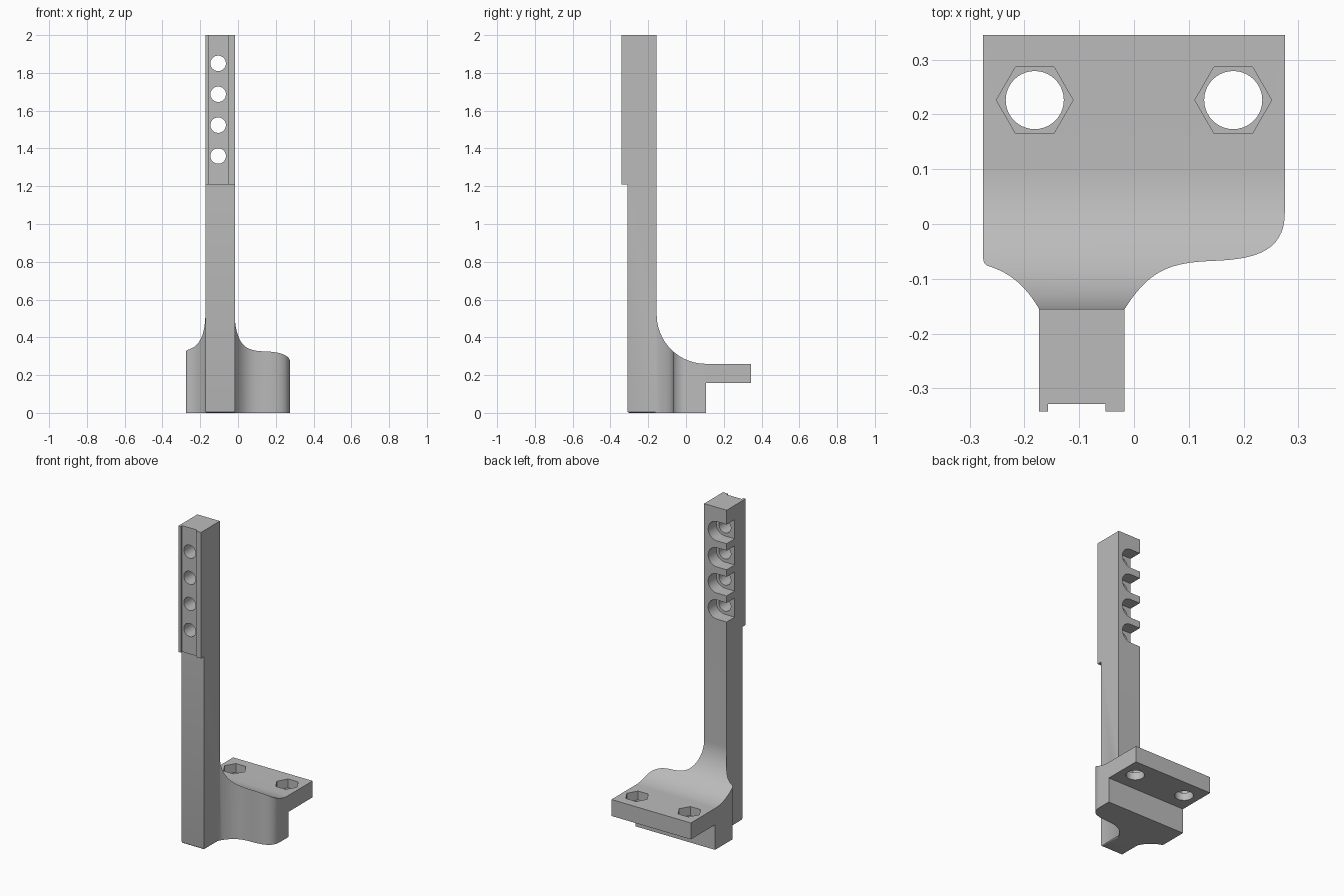
import bpy, bmesh, math
from mathutils import Vector
from mathutils.geometry import interpolate_bezier

if "Cube" in bpy.data.objects:
    bpy.data.objects.remove(bpy.data.objects["Cube"])

grey = bpy.data.materials.new("plain_grey")
grey.use_nodes = True
colour = (0.5, 0.5, 0.5, 1)
grey.diffuse_color = colour
grey.node_tree.nodes["Principled BSDF"].inputs["Base Color"].default_value = colour


def prism(name, points, axis, lo, hi):
    """Extrude a 2D outline along x, y or z between lo and hi."""
    place = {"x": lambda p, d: (d, p[0], p[1]),
             "y": lambda p, d: (p[0], d, p[1]),
             "z": lambda p, d: (p[0], p[1], d)}[axis]
    bm = bmesh.new()
    face = bm.faces.new([bm.verts.new(place(p, lo)) for p in points])
    top = bmesh.ops.extrude_face_region(bm, geom=[face])["geom"]
    shift = Vector(place((0, 0), hi - lo))
    bmesh.ops.translate(bm, vec=shift, verts=[v for v in top if isinstance(v, bmesh.types.BMVert)])
    bmesh.ops.recalc_face_normals(bm, faces=bm.faces)
    mesh = bpy.data.meshes.new(name)
    bm.to_mesh(mesh)
    bm.free()
    mesh.materials.append(grey)
    ob = bpy.data.objects.new(name, mesh)
    bpy.context.collection.objects.link(ob)
    return ob


def combine(target, other, operation):
    """Apply a boolean and discard the second object."""
    mod = target.modifiers.new("boolean", "BOOLEAN")
    mod.operation, mod.solver, mod.object = operation, "EXACT", other
    bpy.context.view_layer.objects.active = target
    bpy.ops.object.modifier_apply(modifier=mod.name)
    bpy.data.objects.remove(other)


def arc(cx, cy, r, start, end, n):
    angles = [math.radians(start + (end - start) * i / n) for i in range(n + 1)]
    return [(cx + r * math.cos(a), cy + r * math.sin(a)) for a in angles]


def circle(cx, cy, r, n=40):
    return arc(cx, cy, r, 0, 360, n)[:-1]


def bezier(a, b, c, d, n=16):
    return [p[:] for p in interpolate_bezier(Vector(a), Vector(b), Vector(c), Vector(d), n)]


LEFT, RIGHT, BACK, FRONT = -0.173, -0.017, -0.155, -0.31
HOLE_X = -0.105

# Upright post with softened lower edges
post = prism("bracket", [(LEFT, FRONT), (RIGHT, FRONT), (RIGHT, BACK), (LEFT, BACK)], "z", 0, 2)
bm = bmesh.new()
bm.from_mesh(post.data)
bottom = [e for e in bm.edges if all(v.co.z < 0.01 for v in e.verts)
          and any(v.co.y < BACK - 0.1 for v in e.verts)]
bmesh.ops.bevel(bm, geom=bottom, offset=0.01, segments=3, profile=0.5, affect="EDGES")
bm.to_mesh(post.data)
bm.free()

# Grooved front strip on the upper post
strip = [(LEFT, -0.342), (-0.157, -0.342), (-0.157, -0.328), (-0.052, -0.328),
         (-0.052, -0.342), (RIGHT, -0.342), (RIGHT, FRONT), (LEFT, FRONT)]
combine(post, prism("front_strip", strip, "z", 1.21, 2), "UNION")

# Foot: side profile trimmed by the plan outline
profile = ([(-0.2, 0), (0.105, 0), (0.105, 0.157), (0.345, 0.157), (0.345, 0.26)]
           + arc(0.105, 0.52, 0.26, 270, 180, 32) + [(-0.2, 0.52)])
foot = prism("foot", profile, "x", -0.4, 0.4)
plan = ([(-0.275, 0.345), (-0.275, -0.063)]
        + bezier((-0.275, -0.063), (-0.275, -0.071), (-0.271, -0.075), (-0.265, -0.077), 6)[1:]
        + bezier((-0.265, -0.077), (-0.24, -0.085), (-0.205, -0.1), (LEFT, BACK))[1:]
        + [(LEFT + 0.02, -0.2), (RIGHT - 0.02, -0.2)]
        + bezier((RIGHT, BACK), (0.03, -0.08), (0.07, -0.07), (0.15, -0.067))
        + bezier((0.15, -0.067), (0.22, -0.064), (0.275, -0.05), (0.275, 0.02))[1:]
        + [(0.275, 0.345)])
combine(foot, prism("foot_plan", plan, "z", -0.1, 0.8), "INTERSECT")

# Bolt holes with hexagonal pockets in the flange
for x in (-0.181, 0.181):
    combine(foot, prism("bolt_hole", circle(x, 0.226, 0.053), "z", 0.1, 0.3), "DIFFERENCE")
    combine(foot, prism("hex_pocket", circle(x, 0.226, 0.07, 6), "z", 0.205, 0.3), "DIFFERENCE")
combine(post, foot, "UNION")

# Row of through holes, each with a side-opening slot at the back
for i in range(4):
    z = 1.36 + i * 0.1635
    combine(post, prism("post_hole", circle(HOLE_X, z, 0.041), "y", -0.4, -0.1), "DIFFERENCE")
    slot = [(-0.25, z - 0.06)] + arc(HOLE_X, z, 0.06, -90, 90, 24) + [(-0.25, z + 0.06)]
    combine(post, prism("nut_slot", slot, "y", -0.235, -0.1), "DIFFERENCE")

bpy.ops.object.select_all(action="DESELECT")
post.select_set(True)
bpy.context.view_layer.objects.active = post
bpy.ops.object.shade_smooth_by_angle(angle=math.radians(30))
